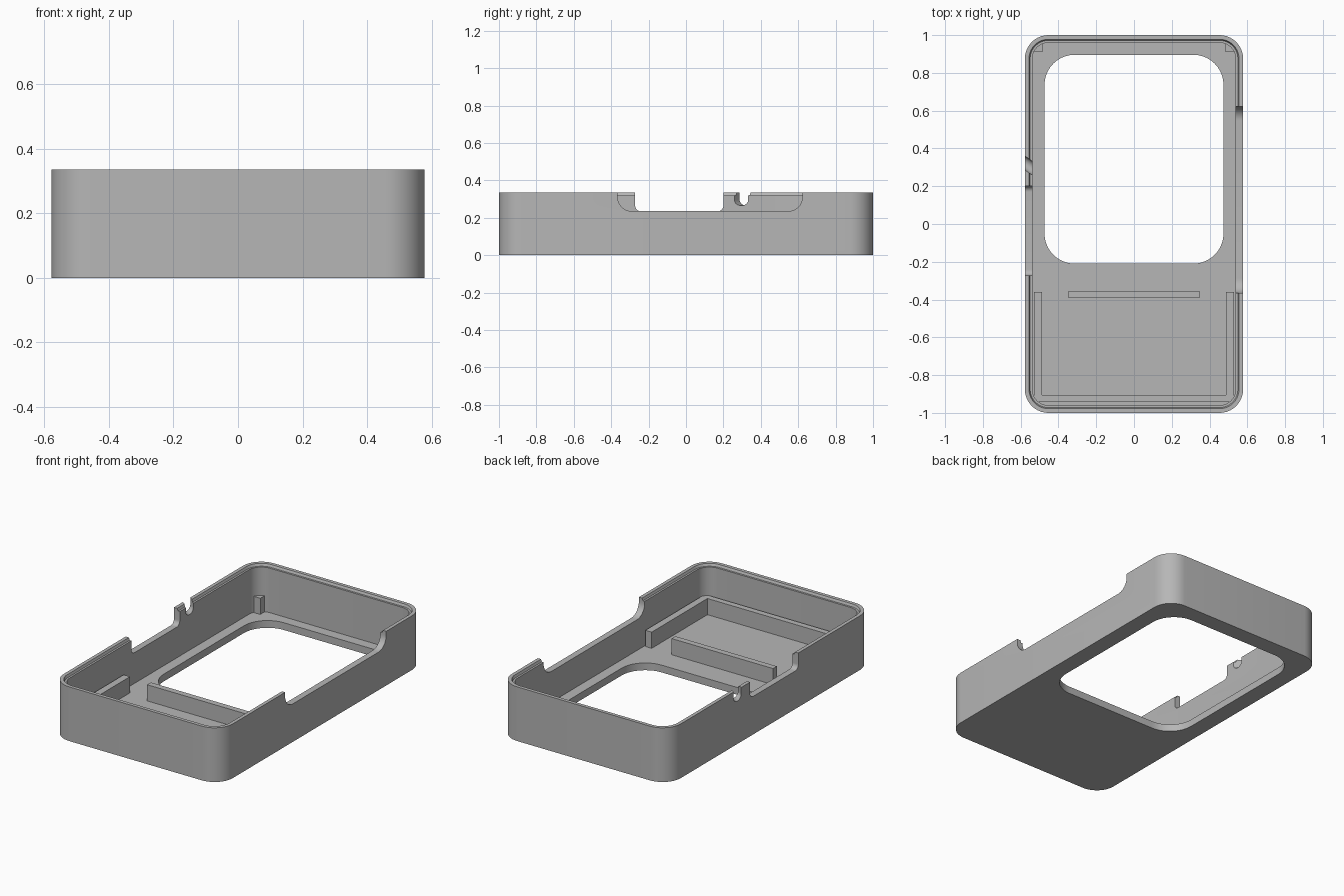
import bpy, bmesh, math
from mathutils import Matrix, Vector

cube = bpy.data.objects.get("Cube")
if cube:
    bpy.data.objects.remove(cube, do_unlink=True)

W, L, H = 0.578, 1.0, 0.335     # half width, half length, height
FLOOR, WALL = 0.045, 0.04
STAND = 0.145                   # top of the inner ribs and posts

grey = bpy.data.materials.new("plain grey")
grey.use_nodes = True
grey.diffuse_color = (0.47, 0.47, 0.47, 1)
grey.node_tree.nodes["Principled BSDF"].inputs["Base Color"].default_value = grey.diffuse_color


def rounded_rect(hw, hl, r, steps=10):
    """Outline of a rectangle with rounded corners, counter-clockwise."""
    pts = []
    for i, (sx, sy) in enumerate([(1, 1), (-1, 1), (-1, -1), (1, -1)]):
        for k in range(steps + 1):
            a = math.pi / 2 * (i + k / steps)
            pts.append((sx * (hw - r) + r * math.cos(a), sy * (hl - r) + r * math.sin(a)))
    return pts


def loft(name, sections):
    """Skin a stack of (outline, z) sections and cap both ends."""
    bm = bmesh.new()
    rings = [[bm.verts.new((x, y, z)) for x, y in pts] for pts, z in sections]
    for a, b in zip(rings, rings[1:]):
        for i in range(len(a)):
            j = (i + 1) % len(a)
            bm.faces.new((a[i], a[j], b[j], b[i]))
    bm.faces.new(rings[0][::-1])
    bm.faces.new(rings[-1])
    bmesh.ops.recalc_face_normals(bm, faces=bm.faces)
    mesh = bpy.data.meshes.new(name)
    bm.to_mesh(mesh)
    bm.free()
    mesh.materials.append(grey)
    ob = bpy.data.objects.new(name, mesh)
    bpy.context.collection.objects.link(ob)
    return ob


def prism(name, hw, hl, r, z0, z1):
    pts = rounded_rect(hw, hl, r)
    return loft(name, [(pts, z0), (pts, z1)])


def wall_cutter(name, x, y0, y1, z0, r, turn=0):
    """Rounded opening through a side wall, open at the rim."""
    ob = prism(name, (y1 - y0) / 2, 0.2, r, -0.1, 0.1)
    axes = Matrix(((0, 0, 1), (1, 0, 0), (0, 1, 0))).to_4x4()
    place = Matrix.Translation(Vector((x, (y0 + y1) / 2, z0 + 0.2)))
    ob.data.transform(place @ Matrix.Rotation(turn, 4, "Z") @ axes)
    return ob


def block(name, x0, x1, y0, y1, z0=FLOOR - 0.01, z1=STAND):
    pts = [(x0, y0), (x1, y0), (x1, y1), (x0, y1)]
    return loft(name, [(pts, z0), (pts, z1)])


# Tray: outer wall, stepped rim, inner wall and floor in one skin
profile = [(0, 0), (0, H), (0.022, H), (0.028, 0.32), (WALL, 0.32), (WALL, FLOOR)]
tray = loft("case_tray", [(rounded_rect(W - d, L - d, 0.125 - d), z) for d, z in profile])

# Openings: screen window, long and short side notches, slanted cable slot
window = prism("window_cutter", 0.474, 0.553, 0.16, -0.1, 0.1)
window.data.transform(Matrix.Translation((0, 0.343, 0)))
cutters = [
    window,
    wall_cutter("left_notch_cutter", W, -0.365, 0.622, 0.235, 0.075),
    wall_cutter("right_notch_cutter", -W, -0.272, 0.2, 0.235, 0.03),
    wall_cutter("cable_slot_cutter", -0.56, 0.281, 0.341, 0.265, 0.0299, math.radians(-35)),
]
bpy.context.view_layer.objects.active = tray
for c in cutters:
    mod = tray.modifiers.new(c.name, "BOOLEAN")
    mod.operation = "DIFFERENCE"
    mod.solver = "EXACT"
    mod.object = c
    bpy.ops.object.modifier_apply(modifier=mod.name)
    bpy.data.objects.remove(c, do_unlink=True)

bpy.ops.object.select_all(action="DESELECT")
tray.select_set(True)
bpy.ops.object.shade_smooth_by_angle(angle=math.radians(30))

# U-shaped holder rib at the front
u = [(-0.53, -0.36), (-0.53, -0.942), (0.53, -0.942), (0.53, -0.36),
     (0.487, -0.36), (0.487, -0.905), (-0.487, -0.905), (-0.487, -0.36)]
loft("holder_rib", [(u, FLOOR - 0.01), (u, STAND)])

# Cross rib and the two back corner posts
block("cross_rib", -0.347, 0.347, -0.392, -0.355)
for side, s in (("left", 1), ("right", -1)):
    x0, x1 = sorted((s * 0.485, s * 0.528))
    block(side + "_corner_post", x0, x1, 0.91, 0.952)
